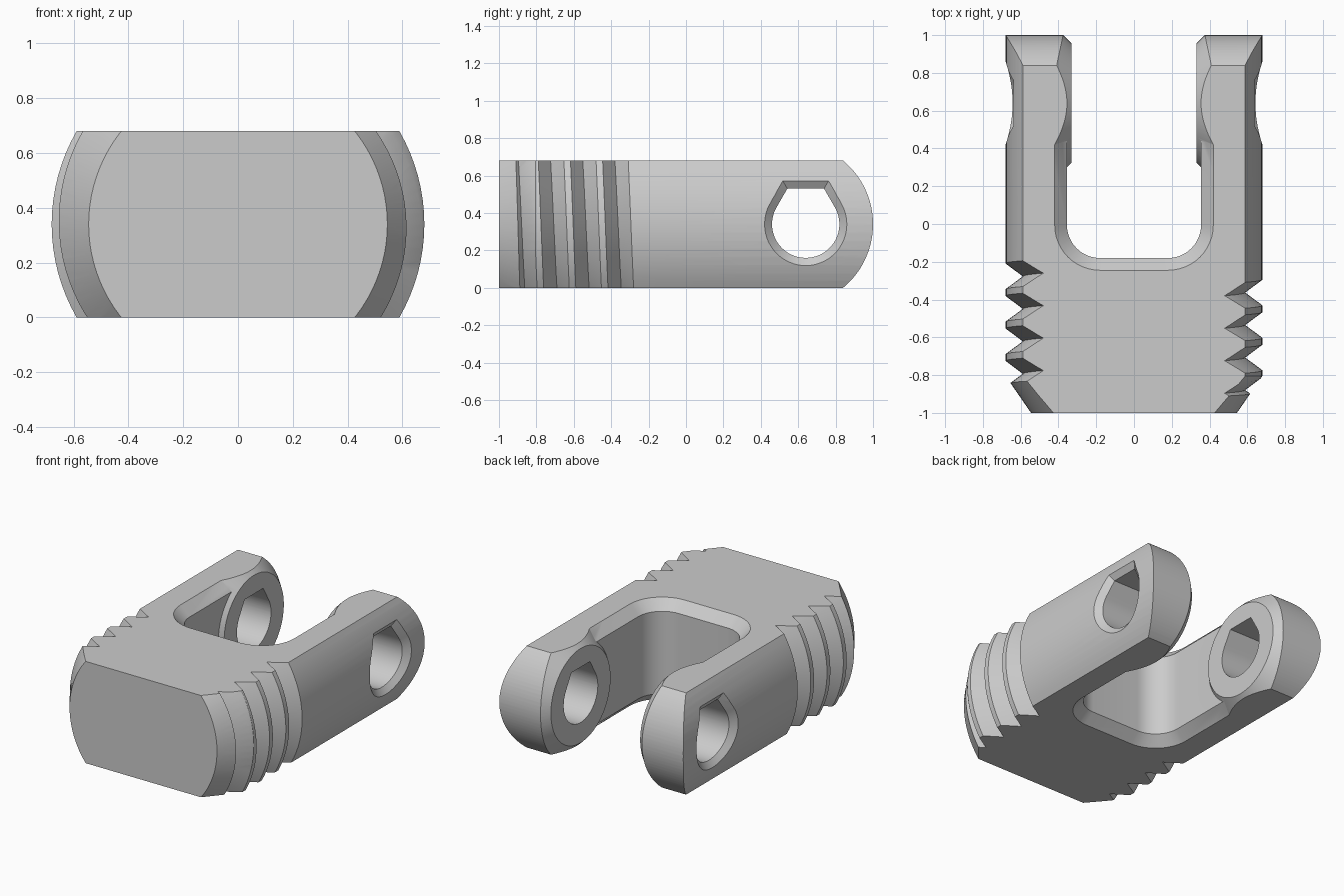
import bpy
import bmesh
from math import sin, cos, pi, radians, sqrt

cube = bpy.data.objects.get("Cube")
if cube:
    bpy.data.objects.remove(cube)

HEIGHT = 0.68
MID = HEIGHT / 2
RADIUS = 0.68
ROOT = 0.588
PITCH = 0.172
HOLE_Y = 0.64


def loft(name, rings):
    """Closed solid skinned over rings, with outward faces."""
    bm = bmesh.new()
    loops = [[bm.verts.new(p) for p in ring] for ring in rings]
    n = len(loops[0])
    for a, b in zip(loops, loops[1:]):
        for i in range(n):
            j = (i + 1) % n
            bm.faces.new((a[i], a[j], b[j], b[i]))
    bm.faces.new(loops[0][::-1])
    bm.faces.new(loops[-1])
    bm.normal_update()
    if bm.calc_volume(signed=True) < 0:
        bmesh.ops.reverse_faces(bm, faces=bm.faces[:])
    bmesh.ops.triangulate(bm, faces=bm.faces[:])
    bm.normal_update()
    mesh = bpy.data.meshes.new(name)
    bm.to_mesh(mesh)
    bm.free()
    obj = bpy.data.objects.new(name, mesh)
    bpy.context.collection.objects.link(obj)
    return obj


def combine(target, tool, operation):
    """Apply a boolean and discard the tool."""
    mod = target.modifiers.new("cut", 'BOOLEAN')
    mod.operation = operation
    mod.solver = 'MANIFOLD'
    mod.object = tool
    bpy.context.view_layer.objects.active = target
    try:
        bpy.ops.object.modifier_apply(modifier=mod.name)
    except RuntimeError:
        mod.solver = 'EXACT'
        bpy.ops.object.modifier_apply(modifier=mod.name)
    bpy.data.objects.remove(tool)


def turned(name, profile, steps=96):
    """Solid turned about the long axis; the flag gives a helical shift."""
    rings = []
    for y, r, helical in profile:
        ring = []
        for i in range(steps):
            t = -1.5 * pi + 2 * pi * i / steps
            shift = PITCH * t / (2 * pi) if helical else 0
            ring.append((r * cos(t), y - shift, MID + r * sin(t)))
        rings.append(ring)
    return loft(name, rings)


def arc(cx, cy, r, start, end, steps):
    angles = [radians(start + (end - start) * i / steps) for i in range(steps + 1)]
    return [(cx + r * cos(a), cy + r * sin(a)) for a in angles]


# Slab with flat top and bottom and rounded arm tips
tip_r = 0.441
side = arc(1 - tip_r, MID, tip_r, -50.5, 50.5, 32)
side[0], side[-1] = (0.84, 0), (0.84, HEIGHT)
side += [(-1.1, HEIGHT), (-1.1, 0)]
body = loft("threaded_clevis", [[(x, y, z) for y, z in side] for x in (-1, 1)])


# Slot between the arms, chamfered along both rims and wider at the tips
def slot_outline(d):
    r = 0.175 + d
    wall, wide = 0.18 + r, 0.43 + d
    left = arc(-0.18, -0.005, r, 180, 270, 12)
    right = arc(0.18, -0.005, r, 270, 360, 12)
    return ([(-wide, 1.2), (-wide, 0.62), (-wall, 0.62)] + left + right
            + [(wall, 0.62), (wide, 0.62), (wide, 1.2)])


c = 0.065
levels = ((-c, 2 * c), (c, 0), (HEIGHT - c, 0), (HEIGHT + c, 2 * c))
slot = loft("slot", [[(x, y, z) for x, y in slot_outline(d)] for z, d in levels])

# Conical bosses around the pin holes are kept out of the slot
for s in (-1, 1):
    boss = loft("boss", [[(s * x, y, z) for y, z in arc(HOLE_Y, MID, r, 1, 357.25, 95)]
                         for x, r in ((0.33, 0.315), (0.7, 0.685))])
    combine(slot, boss, 'DIFFERENCE')
combine(body, slot, 'DIFFERENCE')

# Round bar with V-shaped helical thread
profile = [(-1.3, RADIUS, False)]
for k in (3, 2, 1, 0):
    y = -0.363 - PITCH * k
    profile += [(y - 0.0685, RADIUS, True), (y, ROOT, True), (y + 0.0685, RADIUS, True)]
profile.append((1.2, RADIUS, False))
combine(body, turned("thread", profile), 'INTERSECT')

# Tapered lead-in at the threaded end
taper = turned("taper", [(-1, 0.545, False), (-0.5, 0.89, False), (1.3, 0.89, False)])
combine(body, taper, 'INTERSECT')


# Pin holes with a flat crown and a bevel that follows the round outer face
def hole_outline(r):
    top = r + 0.01
    half = (r - top * 0.5) / cos(radians(30))
    return (arc(HOLE_Y, MID, r, 150, 390, 48)
            + [(HOLE_Y + half, MID + top), (HOLE_Y - half, MID + top)])


def outer_x(z):
    return sqrt(RADIUS ** 2 - (z - MID) ** 2)


for s in (-1, 1):
    rings = [[(s * 0.2, y, z) for y, z in hole_outline(0.18)]]
    for r, depth in ((0.18, -0.04), (0.26, 0.04)):
        rings.append([(s * (outer_x(z) + depth), y, z) for y, z in hole_outline(r)])
    rings.append([(s * 0.8, y, z) for y, z in hole_outline(0.26)])
    combine(body, loft("pin_hole", rings), 'DIFFERENCE')

# Plain grey finish
grey = bpy.data.materials.new("light_grey")
grey.use_nodes = True
colour = (0.6, 0.6, 0.6, 1)
grey.diffuse_color = colour
grey.node_tree.nodes["Principled BSDF"].inputs["Base Color"].default_value = colour
body.data.materials.clear()
body.data.materials.append(grey)
for face in body.data.polygons:
    face.material_index = 0

bpy.ops.object.select_all(action='DESELECT')
body.select_set(True)
bpy.context.view_layer.objects.active = body
bpy.ops.object.shade_smooth_by_angle(angle=radians(25))
